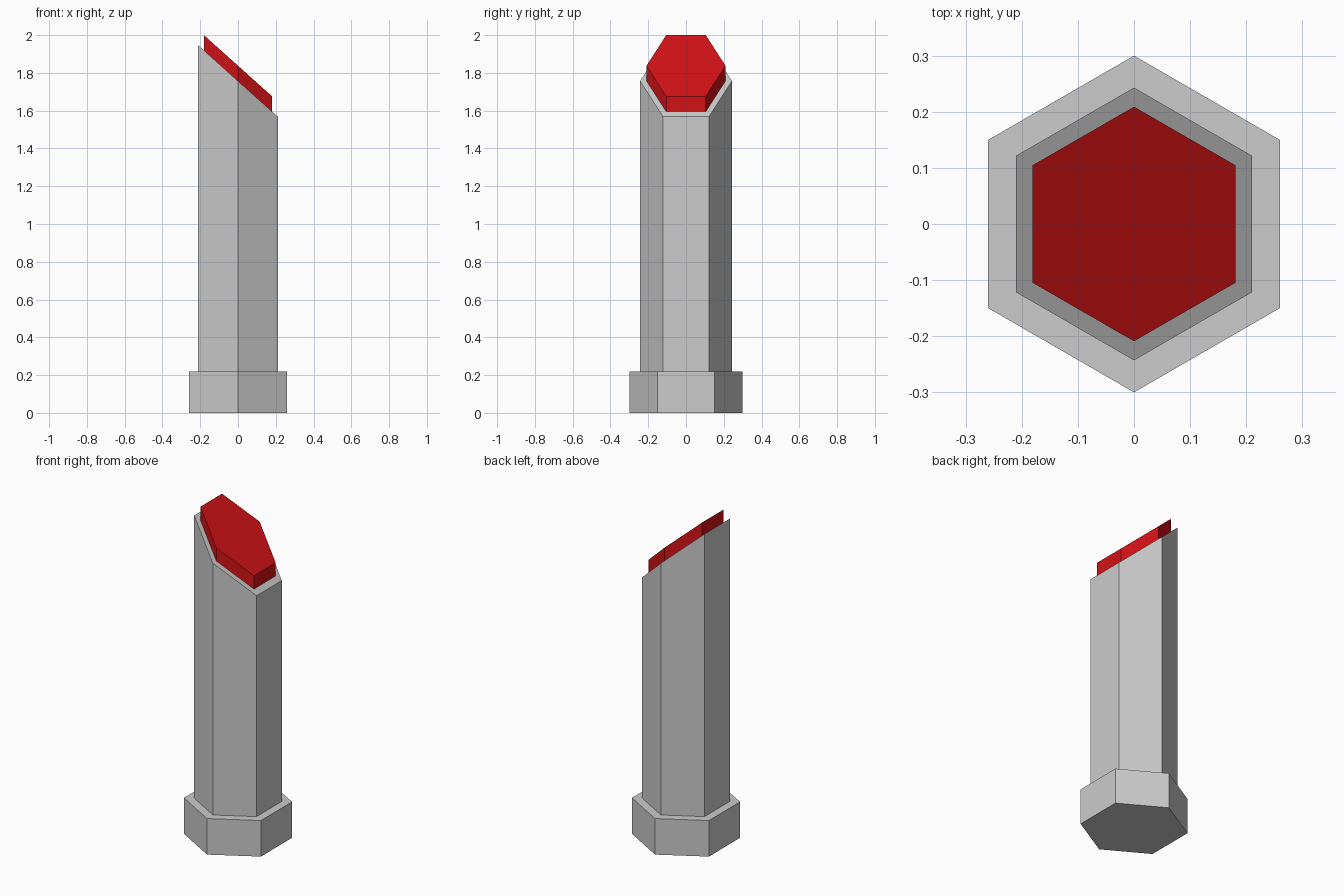
import bpy, bmesh
from math import sin, cos, pi

if "Cube" in bpy.data.objects:
    bpy.data.objects.remove(bpy.data.objects["Cube"])

SLOPE = -0.897  # slant of the cut top along x


def hex_prism(name, radius, bottom, top, slope_bottom=0.0, slope_top=0.0, color=None):
    """Hexagonal prism with corners on +-y; each end may be slanted along x."""
    bm = bmesh.new()
    rings = []
    for z, slope in ((bottom, slope_bottom), (top, slope_top)):
        ring = []
        for i in range(6):
            a = pi / 2 + i * pi / 3
            x, y = radius * cos(a), radius * sin(a)
            ring.append(bm.verts.new((x, y, z + slope * x)))
        rings.append(ring)
    low, high = rings
    bm.faces.new(low[::-1])
    bm.faces.new(high)
    for i in range(6):
        j = (i + 1) % 6
        bm.faces.new((low[i], low[j], high[j], high[i]))
    mesh = bpy.data.meshes.new(name)
    bm.to_mesh(mesh)
    bm.free()
    obj = bpy.data.objects.new(name, mesh)
    bpy.context.collection.objects.link(obj)
    if color:
        mat = bpy.data.materials.new(name + "_red")
        mat.diffuse_color = color
        mat.use_nodes = True
        mat.node_tree.nodes["Principled BSDF"].inputs["Base Color"].default_value = mat.diffuse_color
        mesh.materials.append(mat)
    return obj


# Wide foot
hex_prism("base", 0.30, 0.0, 0.22)
# Tall post with slanted top
hex_prism("post", 0.243, 0.22, 1.757, slope_top=SLOPE)
# Red cap lying on the slanted top
hex_prism("cap", 0.209, 1.757, 1.838, SLOPE, SLOPE, (0.65, 0.006, 0.008, 1.0))
